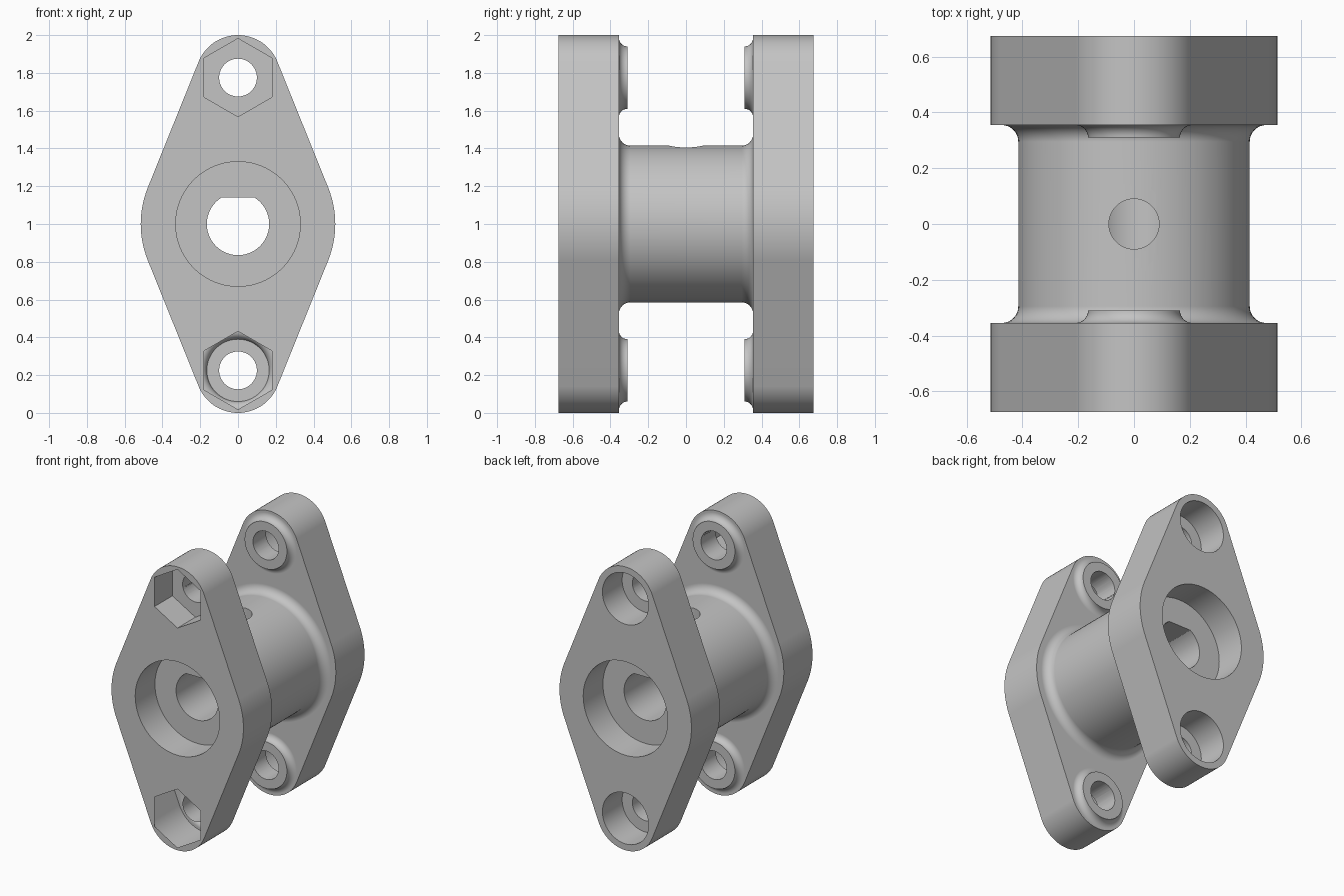
import bpy, bmesh
from math import cos, sin, acos, asin, pi, radians
from mathutils import Matrix

if "Cube" in bpy.data.objects:
    bpy.data.objects.remove(bpy.data.objects["Cube"])

# Main dimensions
INNER, OUTER = 0.355, 0.675      # inner and outer flange planes
MID, BOLT = 1.0, 0.775           # axis height and bolt distance from it
HUB_R, EAR_R = 0.515, 0.225      # radii of the flange outline

metal = bpy.data.materials.new("light grey")
metal.use_nodes = True
grey = (0.55, 0.55, 0.55, 1)
metal.diffuse_color = grey
metal.node_tree.nodes["Principled BSDF"].inputs["Base Color"].default_value = grey


def make(name, bm):
    bmesh.ops.remove_doubles(bm, verts=bm.verts, dist=1e-5)
    bmesh.ops.recalc_face_normals(bm, faces=bm.faces)
    mesh = bpy.data.meshes.new(name)
    bm.to_mesh(mesh)
    bm.free()
    mesh.materials.append(metal)
    obj = bpy.data.objects.new(name, mesh)
    bpy.context.collection.objects.link(obj)
    return obj


def arc(r, z, start, end, n):
    steps = [start + (end - start) * i / n for i in range(n + 1)]
    return [(r * cos(a), z + r * sin(a)) for a in steps]


def circle(r, z, n=64):
    return arc(r, z, pi / 2, pi / 2 + 2 * pi, n)[:-1]


def prism(name, points, y0, y1):
    bm = bmesh.new()
    face = bm.faces.new([bm.verts.new((x, y0, z)) for x, z in points])
    top = bmesh.ops.extrude_face_region(bm, geom=[face])["geom"]
    moved = [v for v in top if isinstance(v, bmesh.types.BMVert)]
    bmesh.ops.translate(bm, verts=moved, vec=(0, y1 - y0, 0))
    return make(name, bm)


def lathe(name, profile, z, n):
    bm = bmesh.new()
    verts = [bm.verts.new((r, y, z)) for r, y in profile]
    edges = [bm.edges.new(pair) for pair in zip(verts, verts[1:])]
    bmesh.ops.spin(bm, geom=verts + edges, cent=(0, 0, z), axis=(0, 1, 0),
                   angle=2 * pi, steps=n, use_merge=True)
    return make(name, bm)


def cove(r, fillet, n=8):
    """Concave fillet running from a cylinder out to the inner flange plane."""
    return [(r + fillet * (1 - cos(a)), INNER - fillet * (1 - sin(a)))
            for a in (pi / 2 * i / n for i in range(n + 1))]


def combine(body, tool, operation):
    mod = body.modifiers.new(tool.name, "BOOLEAN")
    mod.operation, mod.solver, mod.object = operation, "EXACT", tool
    bpy.context.view_layer.objects.active = body
    bpy.ops.object.modifier_apply(modifier=mod.name)
    bpy.data.objects.remove(tool)


# Barrel with a fillet at each flange
half = cove(HUB_R - 0.1, 0.06)
half = half + [(half[-1][0], INNER + 0.05), (0, INNER + 0.05)]
body = lathe("flanged_coupling", [(r, -y) for r, y in reversed(half)] + half, MID, 96)

# Diamond flanges with rounded ears
t = asin((HUB_R - EAR_R) / BOLT)
outline = (arc(HUB_R, MID, -t, t, 16) + arc(EAR_R, MID + BOLT, t, pi - t, 32)
           + arc(HUB_R, MID, pi - t, pi + t, 16)
           + arc(EAR_R, MID - BOLT, pi + t, 2 * pi - t, 32))
for side in (-1, 1):
    combine(body, prism("flange", outline, side * INNER, side * OUTER), "UNION")

# Filleted bosses around the bolt holes
foot = cove(0.165, 0.045)
boss = [(0, foot[0][1])] + foot + [(foot[-1][0], INNER + 0.05), (0, INNER + 0.05)]
for side in (-1, 1):
    for end in (-1, 1):
        tool = lathe("boss", [(r, side * y) for r, y in boss], MID + end * BOLT, 64)
        combine(body, tool, "UNION")

# Bolt holes, front hexagonal nut pockets, rear round head pockets
for end in (-1, 1):
    z = MID + end * BOLT
    combine(body, prism("bolt_hole", circle(0.1, z, 48), -1, 1), "DIFFERENCE")
    combine(body, prism("nut_pocket", circle(0.207, z, 6), -1, 0.2 - OUTER), "DIFFERENCE")
    combine(body, prism("head_pocket", circle(0.18, z), OUTER - 0.22, 1), "DIFFERENCE")

# Flat-sided shaft bore and a bearing seat at each end
bore_r = 0.165
flat = asin(0.14 / bore_r)
combine(body, prism("shaft_bore", arc(bore_r, MID, pi - flat, 2 * pi + flat, 56), -1, 1),
        "DIFFERENCE")
for side in (-1, 1):
    seat = prism("bearing_seat", circle(0.33, MID, 80), side * (OUTER - 0.22), side)
    combine(body, seat, "DIFFERENCE")

# Set screw hole from the top into the bore
bm = bmesh.new()
bmesh.ops.create_cone(bm, cap_ends=True, segments=48, radius1=0.09, radius2=0.09,
                      depth=0.6, matrix=Matrix.Translation((0, 0, MID + 0.35)))
combine(body, make("set_screw_hole", bm), "DIFFERENCE")

# Smooth curved walls, crisp edges, flat faces kept flat
bpy.ops.object.select_all(action="DESELECT")
body.select_set(True)
bpy.context.view_layer.objects.active = body
bpy.ops.object.shade_smooth_by_angle(angle=radians(30))
weighted = body.modifiers.new("even shading", "WEIGHTED_NORMAL")
weighted.keep_sharp = True
